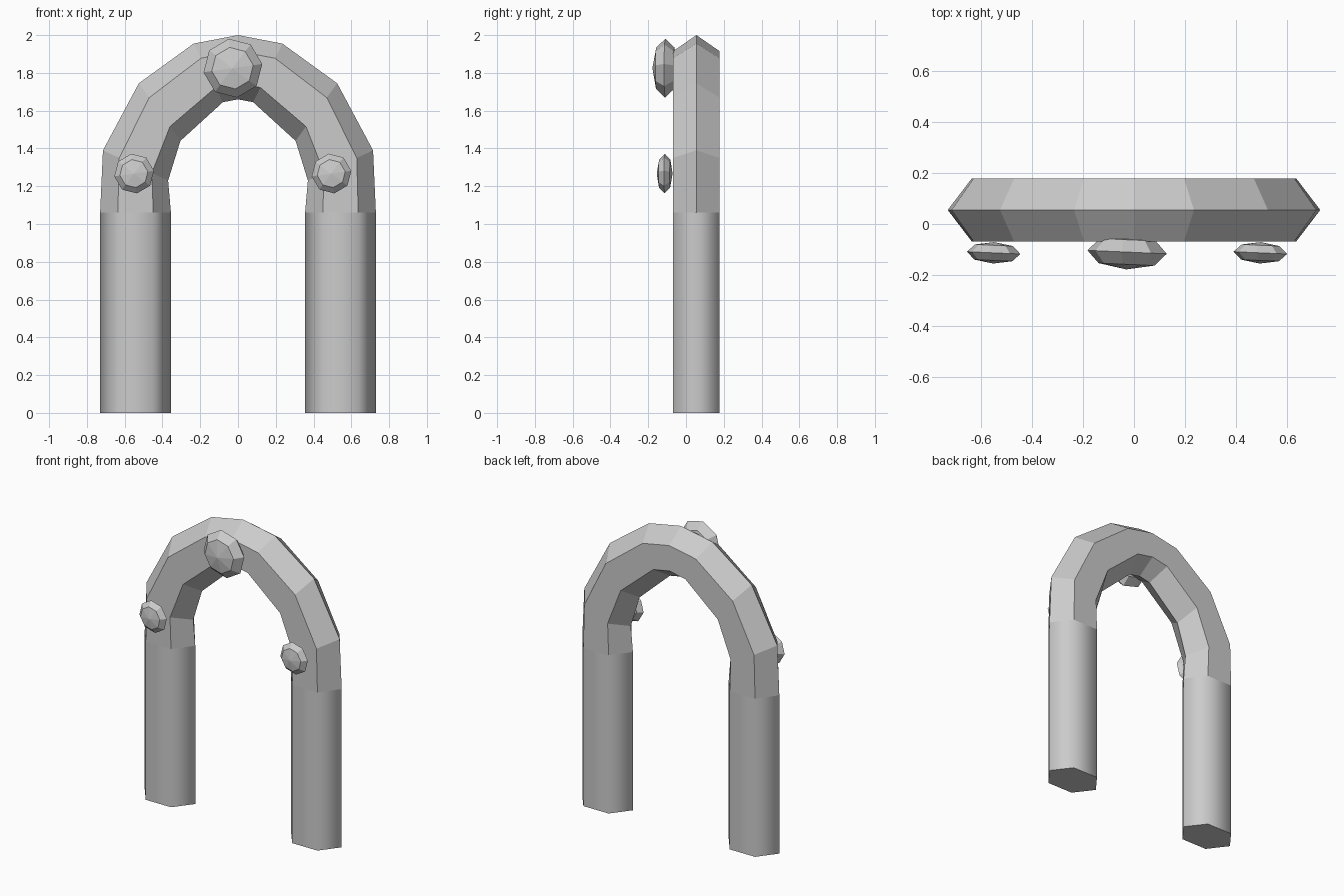
import bpy, bmesh
from math import radians
from mathutils import Matrix, Vector

if "Cube" in bpy.data.objects:
    bpy.data.objects.remove(bpy.data.objects["Cube"])

YC, YH = 0.055, 0.123   # depth centre and half depth of the hexagonal section


def sweep(name, stations, cap_start=False):
    """Skin hexagons; each station gives the (x, z) of the outer and inner ridge."""
    bm = bmesh.new()
    rings = []
    for outer, inner in stations:
        o, i = Vector(outer), Vector(inner)
        ring = []
        for t, side in ((0, 0), (.25, -1), (.75, -1), (1, 0), (.75, 1), (.25, 1)):
            p = o.lerp(i, t)
            ring.append(bm.verts.new((p.x, YC + side * YH, p.y)))
        rings.append(ring)
    for a, b in zip(rings, rings[1:]):
        for k in range(6):
            n = (k + 1) % 6
            bm.faces.new((a[k], b[k], b[n], a[n]))
    if cap_start:
        bm.faces.new(rings[0])
    bmesh.ops.recalc_face_normals(bm, faces=bm.faces)
    mesh = bpy.data.meshes.new(name)
    bm.to_mesh(mesh)
    bm.free()
    ob = bpy.data.objects.new(name, mesh)
    bpy.context.collection.objects.link(ob)
    mirror = ob.modifiers.new("mirror", 'MIRROR')
    mirror.use_clip = True
    return ob


def stud(name, x, y, z, radius, depth):
    """Low-poly flattened ball facing the front, slightly turned."""
    bm = bmesh.new()
    bmesh.ops.create_uvsphere(bm, u_segments=8, v_segments=4, radius=1)
    m = (Matrix.Translation((x, y, z)) @ Matrix.Rotation(radians(-2.5), 4, 'Z')
         @ Matrix.Rotation(radians(90), 4, 'X')
         @ Matrix.Diagonal((radius, radius, depth, 1))
         @ Matrix.Rotation(radians(8), 4, 'Z'))
    bm.transform(m)
    mesh = bpy.data.meshes.new(name)
    bm.to_mesh(mesh)
    bm.free()
    ob = bpy.data.objects.new(name, mesh)
    bpy.context.collection.objects.link(ob)


# Straight legs, smooth shaded around the sides
legs = sweep("legs", [((.73, 0), (.355, 0)), ((.73, 1.06), (.355, 1.06))], True)
bpy.context.view_layer.objects.active = legs
legs.select_set(True)
bpy.ops.object.shade_smooth_by_angle(angle=radians(80))

# Faceted arch
sweep("arch", [((.73, 1.06), (.355, 1.06)), ((.715, 1.39), (.37, 1.23)),
               ((.525, 1.745), (.305, 1.44)), ((.235, 1.955), (.08, 1.645)),
               ((0, 2.0), (0, 1.66))])

# Studs on the front
stud("crown_stud", -.027, -.11, 1.825, .157, .068)
stud("left_stud", -.55, -.113, 1.267, .106, .042)
stud("right_stud", .495, -.113, 1.267, .106, .042)
